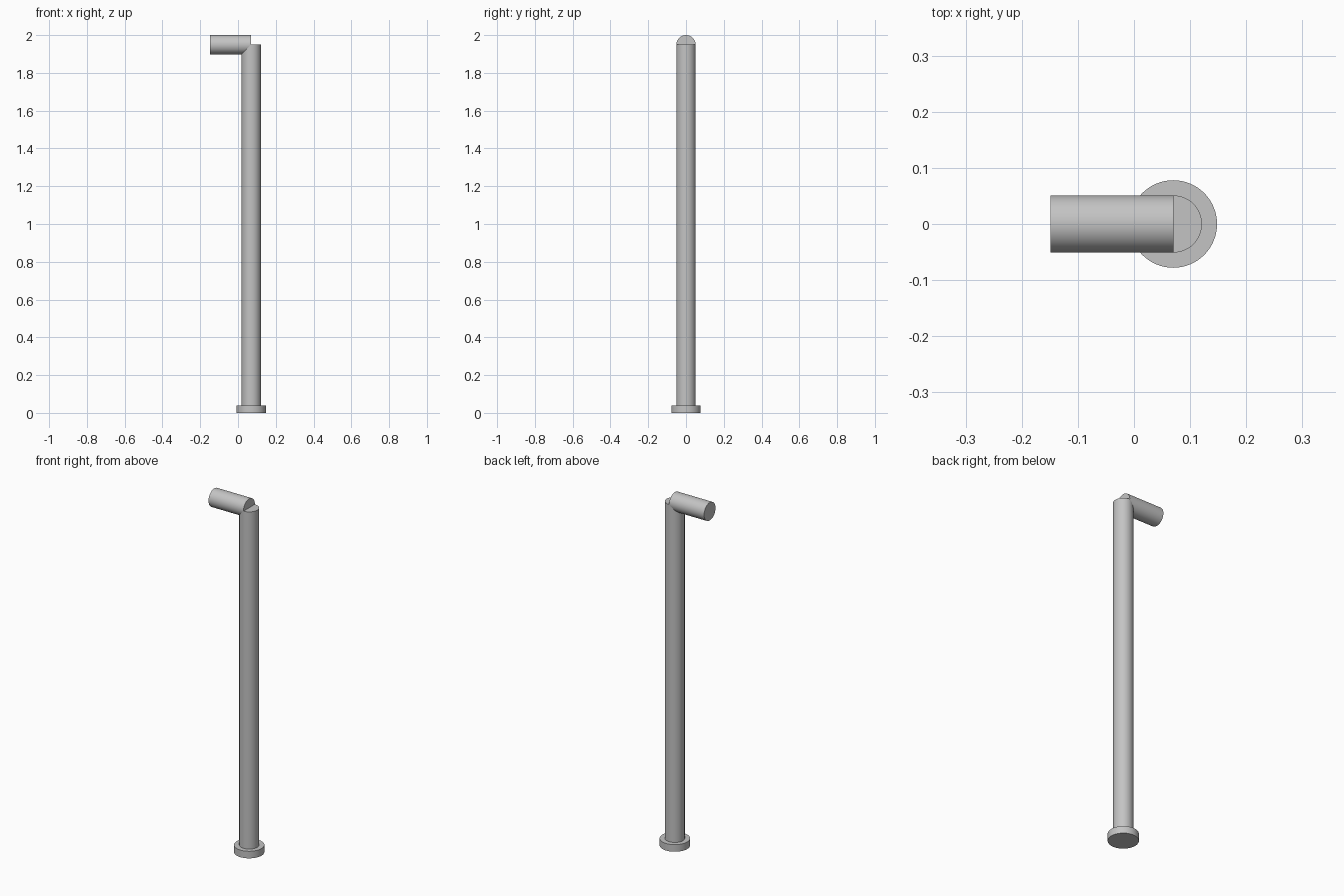
import bpy
from math import pi

cube = bpy.data.objects.get("Cube")
if cube:
    bpy.data.objects.remove(cube, do_unlink=True)

metal = bpy.data.materials.new("light grey metal")
metal.use_nodes = True
GREY = (0.55, 0.55, 0.55, 1)
metal.diffuse_color = GREY
metal.node_tree.nodes["Principled BSDF"].inputs["Base Color"].default_value = GREY

POLE_X = 0.07
RADIUS = 0.051
ARM_Z = 2 - RADIUS
ARM_END = -0.149


def cylinder(name, radius, length, centre, tilt=0):
    """Smooth-sided capped cylinder, optionally tilted about y."""
    bpy.ops.mesh.primitive_cylinder_add(
        vertices=64, radius=radius, depth=length,
        location=centre, rotation=(0, tilt, 0))
    part = bpy.context.object
    part.name = name
    part.data.materials.append(metal)
    bpy.ops.object.shade_smooth_by_angle(angle=pi / 6)
    return part


# Foot disc and upright, sharing one axis
BASE_HEIGHT = 0.04
cylinder("base_flange", 0.078, BASE_HEIGHT, (POLE_X, 0, BASE_HEIGHT / 2))
cylinder("upright_post", RADIUS, ARM_Z - BASE_HEIGHT,
         (POLE_X, 0, (ARM_Z + BASE_HEIGHT) / 2))

# Horizontal arm, starting on the post axis
cylinder("top_arm", RADIUS, POLE_X - ARM_END,
         ((POLE_X + ARM_END) / 2, 0, ARM_Z), pi / 2)
